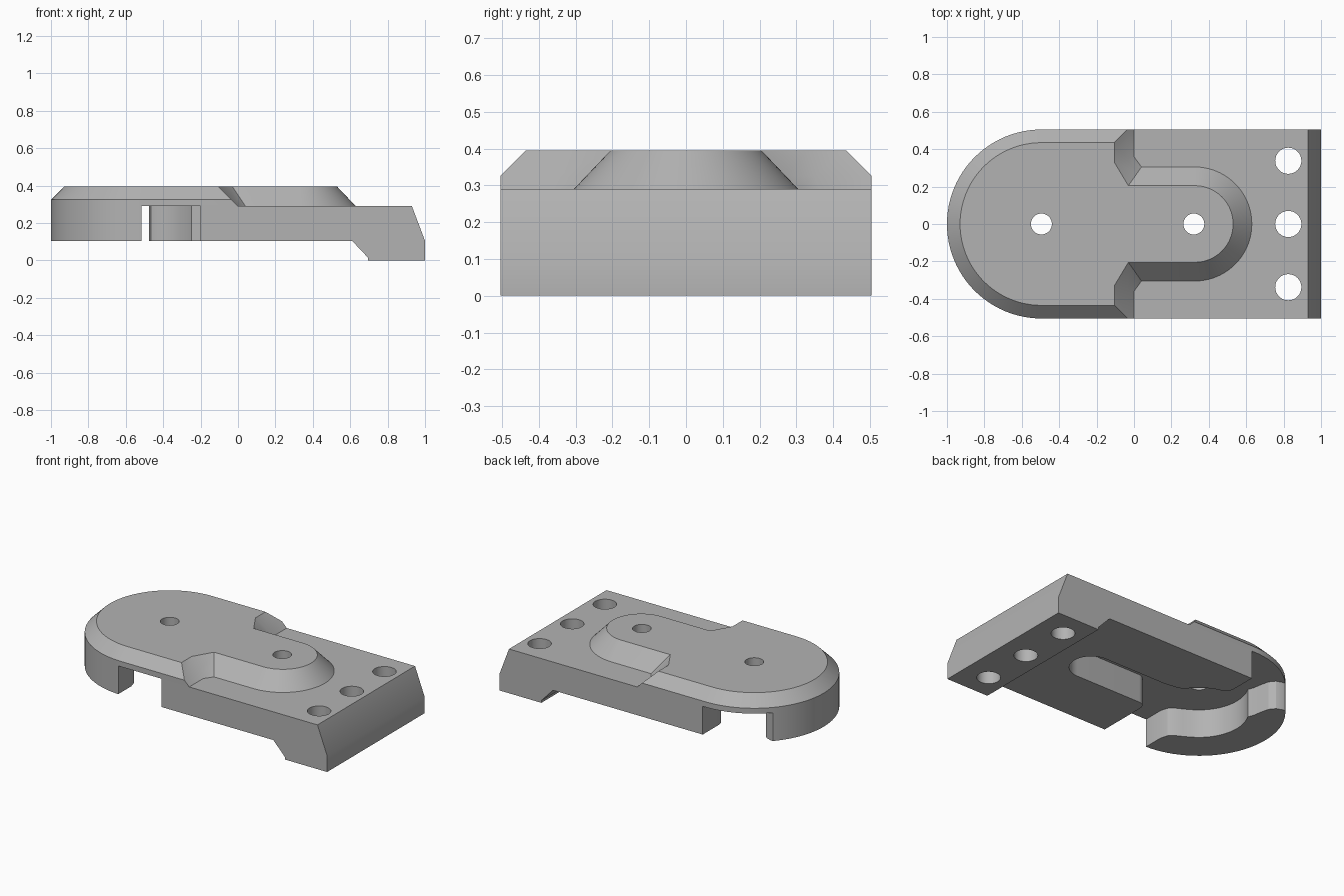
import bpy, bmesh, math

if "Cube" in bpy.data.objects:
    bpy.data.objects.remove(bpy.data.objects["Cube"])

grey = bpy.data.materials.new("plain grey")
grey.diffuse_color = (0.45, 0.45, 0.45, 1)
grey.use_nodes = True
grey.node_tree.nodes["Principled BSDF"].inputs["Base Color"].default_value = grey.diffuse_color


def arc(cx, cy, r, a0, a1, n):
    return [(cx + r * math.cos(math.radians(a0 + (a1 - a0) * i / n)),
             cy + r * math.sin(math.radians(a0 + (a1 - a0) * i / n))) for i in range(n + 1)]


def loft(name, rings):
    """Closed solid through rings of 3D points with equal counts."""
    bm = bmesh.new()
    loops = [[bm.verts.new(p) for p in ring] for ring in rings]
    n = len(loops[0])
    for a, b in zip(loops, loops[1:]):
        for i in range(n):
            j = (i + 1) % n
            bm.faces.new((a[i], a[j], b[j], b[i]))
    bm.faces.new(loops[0][::-1])
    bm.faces.new(loops[-1])
    bmesh.ops.recalc_face_normals(bm, faces=bm.faces)
    me = bpy.data.meshes.new(name)
    bm.to_mesh(me)
    bm.free()
    me.materials.append(grey)
    ob = bpy.data.objects.new(name, me)
    bpy.context.collection.objects.link(ob)
    return ob


def prism(name, outline, z0, z1):
    return loft(name, [[(x, y, z) for x, y in outline] for z in (z0, z1)])


def boolean(target, tool, op):
    m = target.modifiers.new(op, 'BOOLEAN')
    m.operation, m.object, m.solver = op, tool, 'EXACT'
    bpy.context.view_layer.objects.active = target
    bpy.ops.object.modifier_apply(modifier=m.name)
    bpy.data.objects.remove(tool, do_unlink=True)


R, CX = 0.505, -0.495          # rounded end radius and centre
TX = 0.325                     # tongue centre
Z0, Z1, Z2, Z3 = 0.105, 0.29, 0.325, 0.395

# body: side profile across the width, rounded at the left end
side = [(-1.2, Z1), (0.93, Z1), (1, Z0), (1, 0), (0.695, 0), (0.695, 0.015),
        (0.61, Z0), (-1.2, Z0)]
body = loft("clamp_body", [[(x, y, z) for x, z in side] for y in (-0.7, 0.7)])
plan = arc(CX, 0, R, 90, 270, 48) + [(1.2, -R), (1.2, R)]
boolean(body, prism("plan_cutter", plan, -0.2, 0.6), 'INTERSECT')

# winding slot under the plate, with a round-ended channel to the right
slot = [(-0.515, -0.7), (-0.2, -0.7), (-0.2, -0.18)]
slot += arc(-0.15, -0.18, 0.05, 180, 90, 6)[1:]
slot += arc(TX, 0, 0.13, -90, 90, 20) + [(-0.12, 0.13), (-0.2, 0.14)]
slot += arc(CX, 0, 0.29, 32, 72, 10)
slot += [(-0.44, 0.285), (-0.465, 0.3), (-0.475, 0.33), (-0.475, 0.7), (-1.2, 0.7),
         (-1.2, 0.34), (-0.85, 0.34), (-0.81, 0.325), (-0.782, 0.29), (-0.77, 0.24),
         (-0.76, 0.18)]
slot += arc(CX, 0, 0.29, 150, 238, 18)
slot += [(-0.6, -0.275), (-0.56, -0.295), (-0.528, -0.325), (-0.515, -0.37)]
boolean(body, prism("slot_cutter", slot, 0.0, 0.5), 'DIFFERENCE')


# raised plate: rounded head with a chamfer, notched neck and sloped tongue
def plate_ring(z):
    t = (z - Z1) / (Z3 - Z1)
    c = max(0, z - Z2)
    mix = lambda a, b: (a[0] + (b[0] - a[0]) * t, a[1] + (b[1] - a[1]) * t)
    half = arc(TX, 0, 0.305 - 0.1 * t, 0, 90, 20)
    half += [mix((0.04, 0.305), (-0.03, 0.205)), mix((0, 0.36), (-0.105, 0.33)),
             (-0.105 * t, R - c)]
    half += arc(CX, 0, R - c, 90, 180, 24)
    return [(x, y, z) for x, y in half + [(x, -y) for x, y in half[-2:0:-1]]]


plate = loft("plate", [plate_ring(z) for z in (Z1, Z2, Z3)])
boolean(body, plate, 'UNION')

# screw holes
for x, y, r in [(CX, 0, 0.056), (0.32, 0, 0.056), (0.825, 0, 0.07),
                (0.825, 0.338, 0.07), (0.825, -0.338, 0.07)]:
    boolean(body, prism("hole_cutter", arc(x, y, r, 0, 348.75, 31), -0.2, 0.6), 'DIFFERENCE')

# smooth curved walls, keep edges sharp
bpy.ops.object.select_all(action='DESELECT')
body.select_set(True)
bpy.context.view_layer.objects.active = body
bpy.ops.object.shade_smooth_by_angle(angle=math.radians(25))
